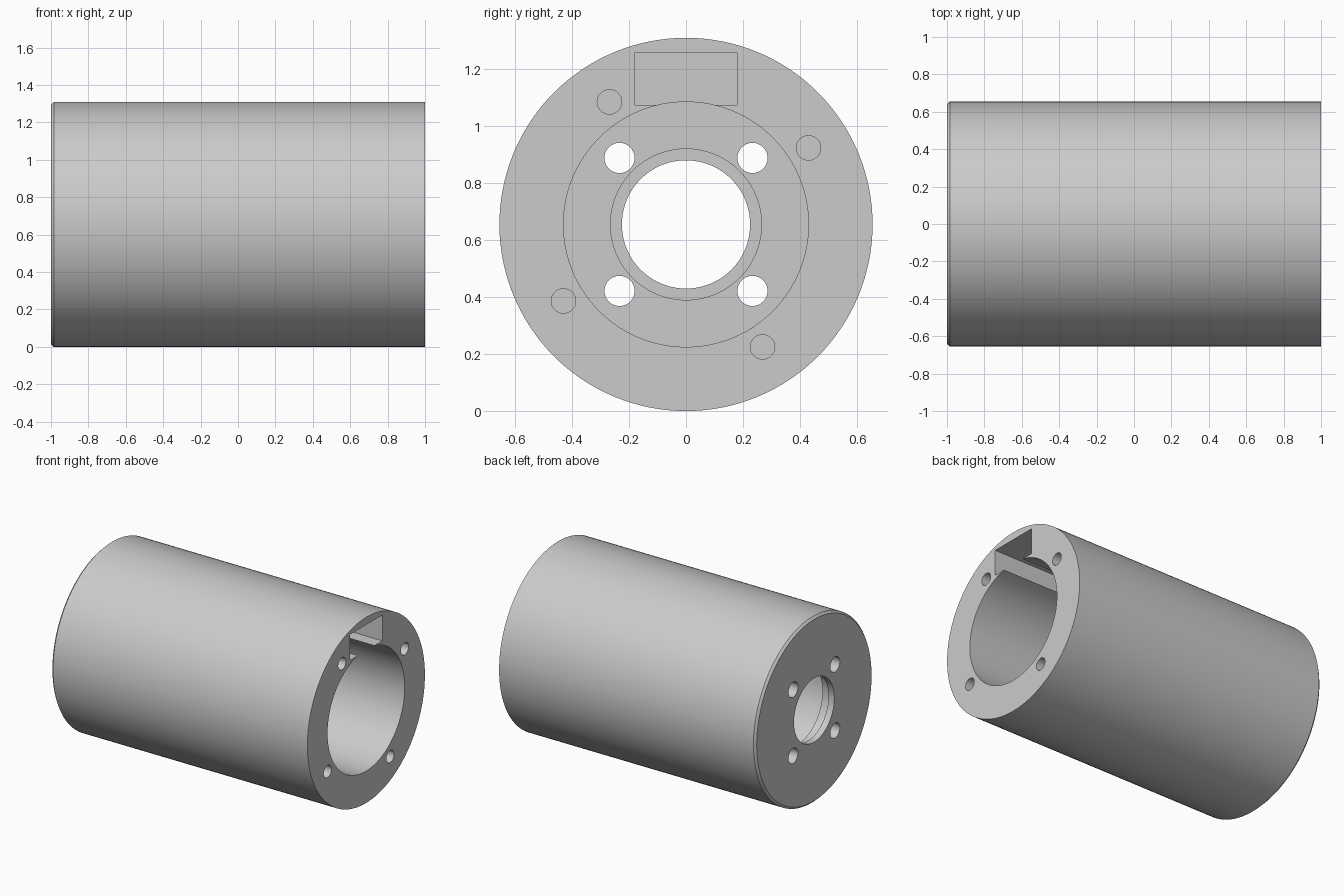
import bpy
import bmesh
from math import cos, sin, radians, tau
from mathutils import Matrix, Vector

if "Cube" in bpy.data.objects:
    bpy.data.objects.remove(bpy.data.objects["Cube"])

R = 0.655                  # outer radius, also the height of the axis
BORE = 0.43
AXIS = Vector((0, 0, R))
PLATE = -0.88              # inner face of the end plate

grey = bpy.data.materials.new("plain grey")
grey.use_nodes = True
grey.diffuse_color = (0.6, 0.6, 0.6, 1)
grey.node_tree.nodes["Principled BSDF"].inputs["Base Color"].default_value = grey.diffuse_color


def make_object(name, bm):
    bmesh.ops.recalc_face_normals(bm, faces=bm.faces)
    mesh = bpy.data.meshes.new(name)
    bm.to_mesh(mesh)
    bm.free()
    mesh.materials.append(grey)
    obj = bpy.data.objects.new(name, mesh)
    bpy.context.collection.objects.link(obj)
    return obj


def lathe(name, profile, sides):
    """Turn a closed (x, radius) profile around the long axis."""
    bm = bmesh.new()
    rings = []
    for i in range(sides):
        a = tau * i / sides
        rings.append([bm.verts.new(AXIS + Vector((x, r * cos(a), r * sin(a))))
                      for x, r in profile])
    n = len(profile)
    for i in range(sides):
        here, there = rings[i], rings[(i + 1) % sides]
        for j in range(n):
            k = (j + 1) % n
            bm.faces.new((here[j], here[k], there[k], there[j]))
    return make_object(name, bm)


def add_drill(bm, x0, x1, radius, distance, degrees):
    """Add a cylinder along x, placed on a bolt circle."""
    a = radians(degrees)
    place = AXIS + Vector(((x0 + x1) / 2, distance * cos(a), distance * sin(a)))
    bmesh.ops.create_cone(
        bm, cap_ends=True, segments=32, radius1=radius, radius2=radius, depth=x1 - x0,
        matrix=Matrix.Translation(place) @ Matrix.Rotation(radians(90), 4, "Y"))


# Housing: chamfered tube with a stepped opening in the end plate
housing = lathe("motor_housing", [
    (1, BORE), (1, R), (-0.985, R), (-1, R - 0.015),
    (-1, 0.225), (-0.955, 0.225), (-0.955, 0.265), (PLATE, 0.265), (PLATE, BORE),
], 128)

# Cutter for the plate bolt holes and the blind screw holes
bm = bmesh.new()
for turn in range(0, 360, 90):
    add_drill(bm, -1.1, PLATE + 0.1, 0.053, 0.33, 45 + turn)
    add_drill(bm, 0.7, 1.1, 0.043, 0.507, 32 + turn)
holes = make_object("hole_cutter", bm)

# Cutter for the connector slot above the bore
bm = bmesh.new()
bmesh.ops.create_cube(bm, size=1, matrix=Matrix.Translation((0.65, 0, 1.166))
                      @ Matrix.Diagonal((0.9, 0.36, 0.182, 1)))
slot = make_object("slot_cutter", bm)

for cutter in (holes, slot):
    cutter.hide_render = True
    cut = housing.modifiers.new(cutter.name, "BOOLEAN")
    cut.operation = "DIFFERENCE"
    cut.solver = "EXACT"
    cut.object = cutter

# Bake the cuts, then drop the cutters
bpy.context.view_layer.update()
baked = bpy.data.meshes.new_from_object(
    housing.evaluated_get(bpy.context.evaluated_depsgraph_get()))
housing.modifiers.clear()
housing.data = baked
for cutter in (holes, slot):
    bpy.data.objects.remove(cutter)

# Smooth the round walls, keep the rims sharp
bpy.ops.object.select_all(action="DESELECT")
housing.select_set(True)
bpy.context.view_layer.objects.active = housing
bpy.ops.object.shade_smooth_by_angle(angle=radians(30))
